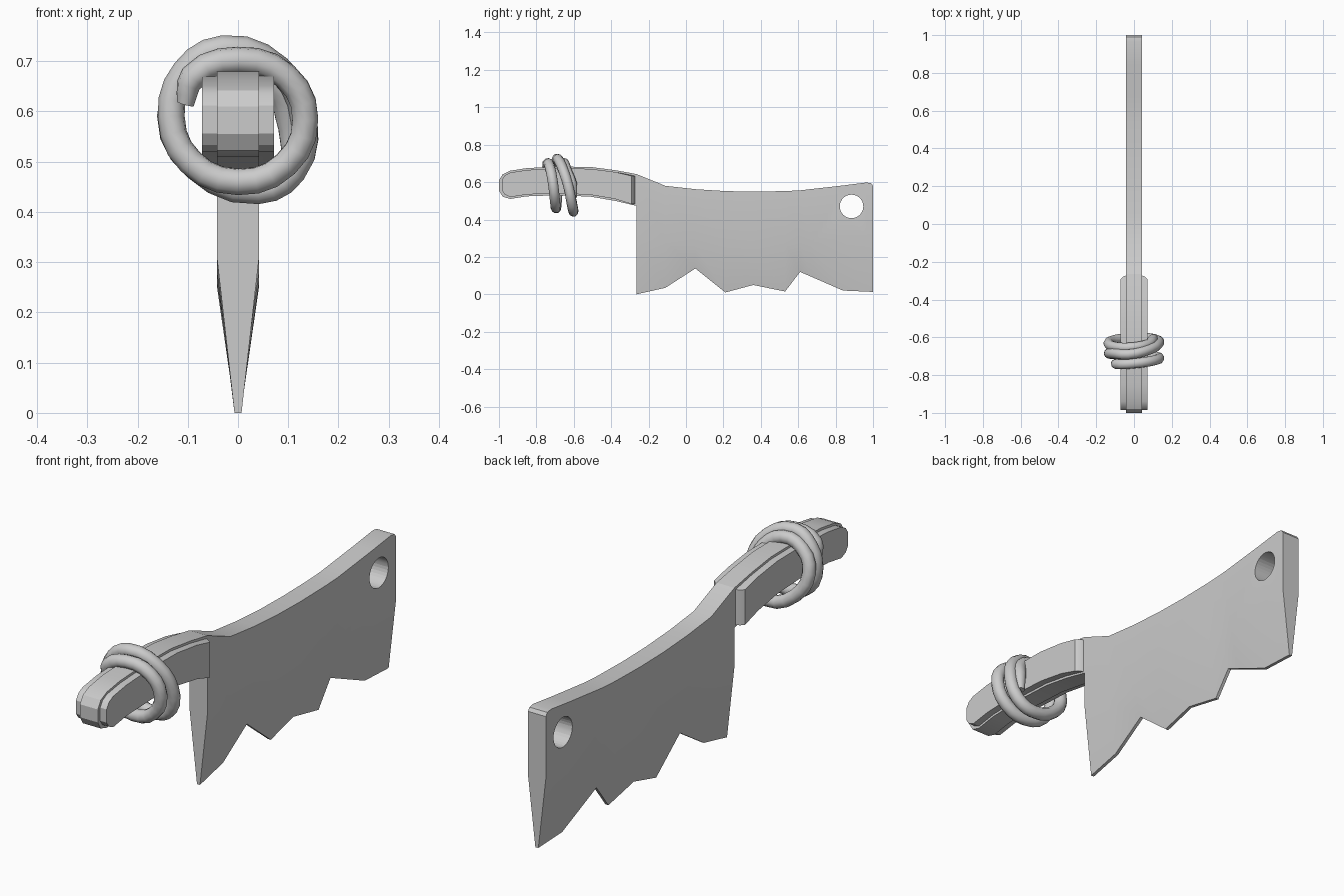
import bpy, bmesh, math
from mathutils import Vector

if "Cube" in bpy.data.objects:
    bpy.data.objects.remove(bpy.data.objects["Cube"])

HALF = 0.042   # half thickness of the steel


def finish(name, bm, angle=30):
    bmesh.ops.recalc_face_normals(bm, faces=bm.faces)
    me = bpy.data.meshes.new(name)
    bm.to_mesh(me)
    bm.free()
    ob = bpy.data.objects.new(name, me)
    bpy.context.collection.objects.link(ob)
    select(ob)
    bpy.ops.object.shade_smooth_by_angle(angle=math.radians(angle))
    return ob


def select(ob):
    bpy.ops.object.select_all(action='DESELECT')
    ob.select_set(True)
    bpy.context.view_layer.objects.active = ob


def loft(name, rings):
    """Skin closed rings of 3D points and cap both ends."""
    bm = bmesh.new()
    rows = [[bm.verts.new(p) for p in r] for r in rings]
    n = len(rows[0])
    for a, b in zip(rows, rows[1:]):
        for i in range(n):
            j = (i + 1) % n
            bm.faces.new((a[i], a[j], b[j], b[i]))
    bm.faces.new(rows[0])
    bm.faces.new(rows[-1])
    return finish(name, bm)


def interp(keys, y):
    for (y0, z0), (y1, z1) in zip(keys, keys[1:]):
        if y <= y1:
            return z0 + (z1 - z0) * (y - y0) / (y1 - y0)
    return keys[-1][1]


# Blade: spine, bevel line and chipped edge as (y, z) profiles
spine = [(-0.265, 0.643), (-0.11, 0.58), (0.05, 0.562), (0.21, 0.552), (0.36, 0.549),
         (0.53, 0.552), (0.61, 0.556), (0.84, 0.582), (0.965, 0.598), (0.99, 0.594), (1.0, 0.58)]
bevel = [(-0.265, 0.31), (-0.11, 0.28), (0.05, 0.26), (0.21, 0.252), (0.36, 0.257),
         (0.53, 0.273), (0.67, 0.268), (0.84, 0.302), (1.0, 0.315)]
edge = [(-0.265, 0.0), (-0.11, 0.035), (0.05, 0.138), (0.21, 0.01), (0.36, 0.05),
        (0.53, 0.015), (0.61, 0.12), (0.84, 0.02), (1.0, 0.013)]
stations = sorted({y for k in (spine, bevel, edge) for y, _ in k})
rings = []
for y in stations:
    t, b, e = (interp(k, y) for k in (spine, bevel, edge))
    rings.append([(HALF, y, t), (HALF, y, b), (0.007, y, e),
                  (-0.007, y, e), (-HALF, y, b), (-HALF, y, t)])
blade = loft("blade", rings)

# Hanging hole near the tip
bpy.ops.mesh.primitive_cylinder_add(vertices=32, radius=0.063, depth=0.3,
                                    location=(0, 0.885, 0.47), rotation=(0, math.pi / 2, 0))
cutter = bpy.context.object
mod = blade.modifiers.new("hole", 'BOOLEAN')
mod.operation = 'DIFFERENCE'
mod.solver = 'EXACT'
mod.object = cutter
select(blade)
bpy.ops.object.modifier_apply(modifier=mod.name)
bpy.data.objects.remove(cutter)
bpy.ops.object.shade_smooth_by_angle(angle=math.radians(30))

# Tang: full-length steel core of the handle
top = [(-0.265, 0.643), (-0.38, 0.664), (-0.51, 0.681), (-0.68, 0.683), (-0.85, 0.675),
       (-0.94, 0.661), (-0.98, 0.642), (-1.0, 0.61)]
bottom = [(-1.0, 0.555), (-0.98, 0.522), (-0.94, 0.51), (-0.85, 0.524), (-0.68, 0.53),
          (-0.51, 0.522), (-0.38, 0.5), (-0.265, 0.473)]
loft("tang", [[(x, y, z) for y, z in top + bottom] for x in (-HALF, HALF)])


# Handle scales: inset from the tang, chamfered toward the blade
def scale_ring(x, front):
    pts = [(max(-0.984, min(y, front)), z - 0.01) for y, z in top]
    pts += [(max(-0.984, min(y, front)), z + 0.01) for y, z in bottom]
    pts[7] = (-0.984, 0.612)
    pts[6] = (-0.968, 0.636)
    pts[8] = (-0.984, 0.556)
    pts[9] = (-0.968, 0.533)
    return [(x, y, z) for y, z in pts]


for side, label in ((1, "right"), (-1, "left")):
    loft(f"handle_scale_{label}", [scale_ring(side * (HALF - 0.002), -0.272),
                                   scale_ring(side * 0.057, -0.278),
                                   scale_ring(side * 0.072, -0.292)])

# Cord wound around the handle
path = [(-0.105, -0.735, 0.615), (-0.09, -0.742, 0.668), (0.0, -0.738, 0.702),
        (0.095, -0.725, 0.67), (0.134, -0.71, 0.585), (0.095, -0.70, 0.495),
        (0.0, -0.695, 0.46), (-0.095, -0.69, 0.5), (-0.133, -0.685, 0.59),
        (-0.105, -0.685, 0.68), (-0.03, -0.69, 0.725), (0.08, -0.665, 0.685),
        (0.132, -0.63, 0.58), (0.11, -0.61, 0.48), (0.04, -0.602, 0.442),
        (-0.085, -0.61, 0.49), (-0.135, -0.632, 0.59), (-0.09, -0.652, 0.675),
        (0.0, -0.652, 0.702), (0.075, -0.635, 0.655), (0.1, -0.61, 0.59), (0.104, -0.6, 0.517)]
cu = bpy.data.curves.new("cord", 'CURVE')
cu.dimensions = '3D'
cu.resolution_u = 3
cu.bevel_depth = 0.027
cu.bevel_resolution = 3
cu.use_fill_caps = True
sp = cu.splines.new('BEZIER')
sp.bezier_points.add(len(path) - 1)
for i, (bp, p) in enumerate(zip(sp.bezier_points, path)):
    bp.co = Vector(p)
    bp.handle_left_type = bp.handle_right_type = 'AUTO'
    bp.radius = 0.65 if i in (0, len(path) - 1) else 1.0
cord = bpy.data.objects.new("cord", cu)
bpy.context.collection.objects.link(cord)
select(cord)
bpy.ops.object.convert(target='MESH')
bpy.ops.object.shade_smooth_by_angle(angle=math.radians(40))
